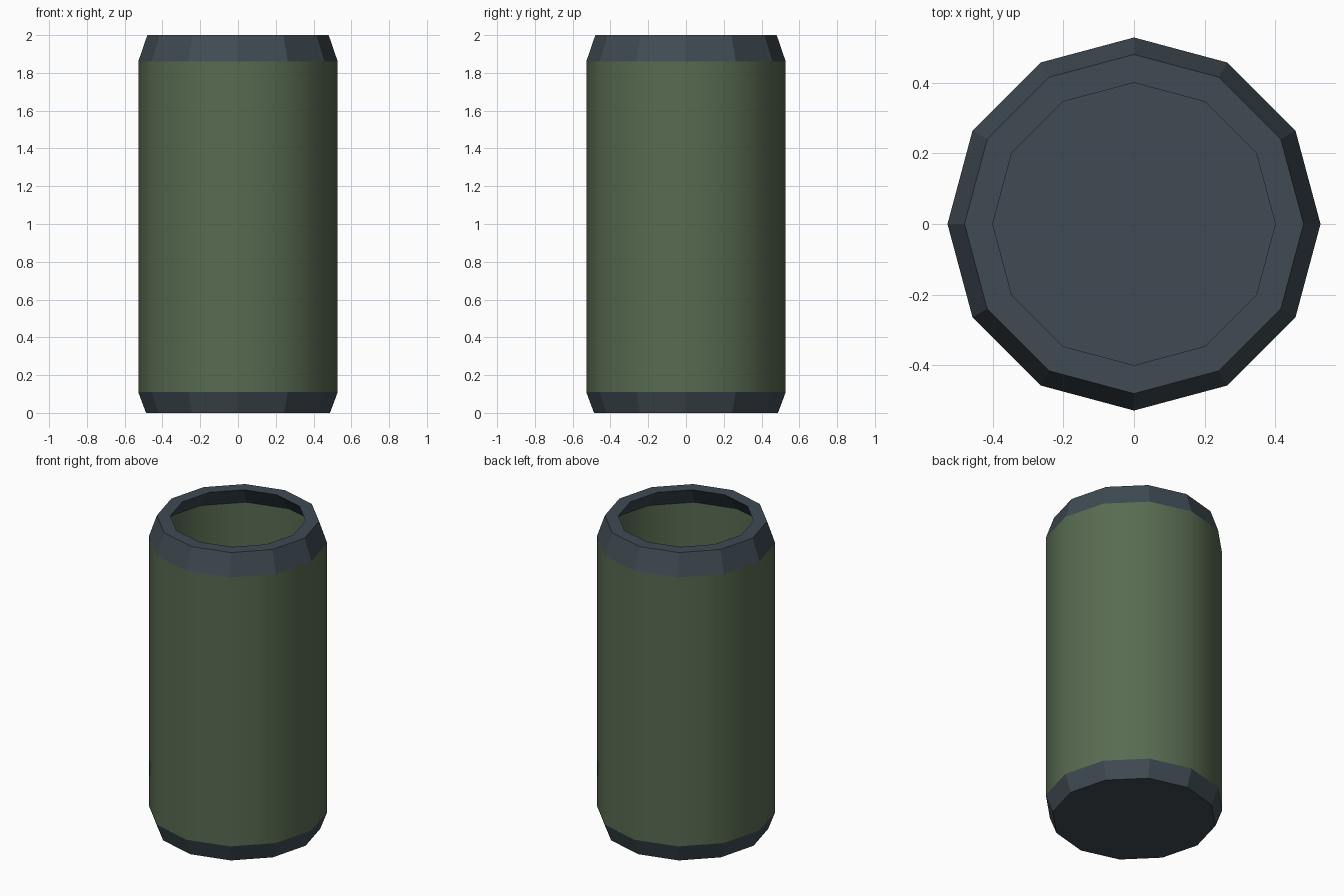
import bpy
import bmesh
from math import cos, sin, tau

SIDES = 12
WALL_R, RIM_R, MOUTH_R, BASE_R = 0.528, 0.48, 0.40, 0.487
WALL_LOW, WALL_HIGH, TOP = 0.11, 1.86, 2.0

cube = bpy.data.objects.get("Cube")
if cube:
    bpy.data.objects.remove(cube, do_unlink=True)


def make_material(name, rgb):
    mat = bpy.data.materials.new(name)
    mat.use_nodes = True
    colour = (*rgb, 1.0)
    mat.diffuse_color = colour
    mat.node_tree.nodes["Principled BSDF"].inputs["Base Color"].default_value = colour
    return mat


def lathe(name, profile, mat, smooth=False, capped=False):
    """Turn (radius, height) points into a twelve-sided shell, starting with the lowest outside point."""
    bm = bmesh.new()
    angles = [tau * i / SIDES for i in range(SIDES)]
    rings = [[bm.verts.new((r * cos(a), r * sin(a), z)) for a in angles]
             for r, z in profile]
    for low, high in zip(rings, rings[1:]):
        for i in range(SIDES):
            j = (i + 1) % SIDES
            bm.faces.new((low[i], low[j], high[j], high[i]))
    if capped:
        bm.faces.new(reversed(rings[0]))
    for face in bm.faces:
        face.smooth = smooth
    mesh = bpy.data.meshes.new(name)
    bm.to_mesh(mesh)
    bm.free()
    mesh.materials.append(mat)
    obj = bpy.data.objects.new(name, mesh)
    bpy.context.collection.objects.link(obj)
    return obj


green = make_material("olive_green", (0.098, 0.147, 0.082))
slate = make_material("dark_slate", (0.050, 0.070, 0.086))

# Smooth open tube
lathe("can_wall", [(WALL_R, WALL_LOW), (WALL_R, WALL_HIGH)], green, smooth=True)

# Faceted rim: sloped outside, flat top, underside flaring back to the wall
lathe("top_rim", [(WALL_R, WALL_HIGH), (RIM_R, TOP), (MOUTH_R, TOP),
                  (WALL_R, WALL_HIGH)], slate)

# Tapered closed base
lathe("base", [(BASE_R, 0), (WALL_R, WALL_LOW)], slate, capped=True)
